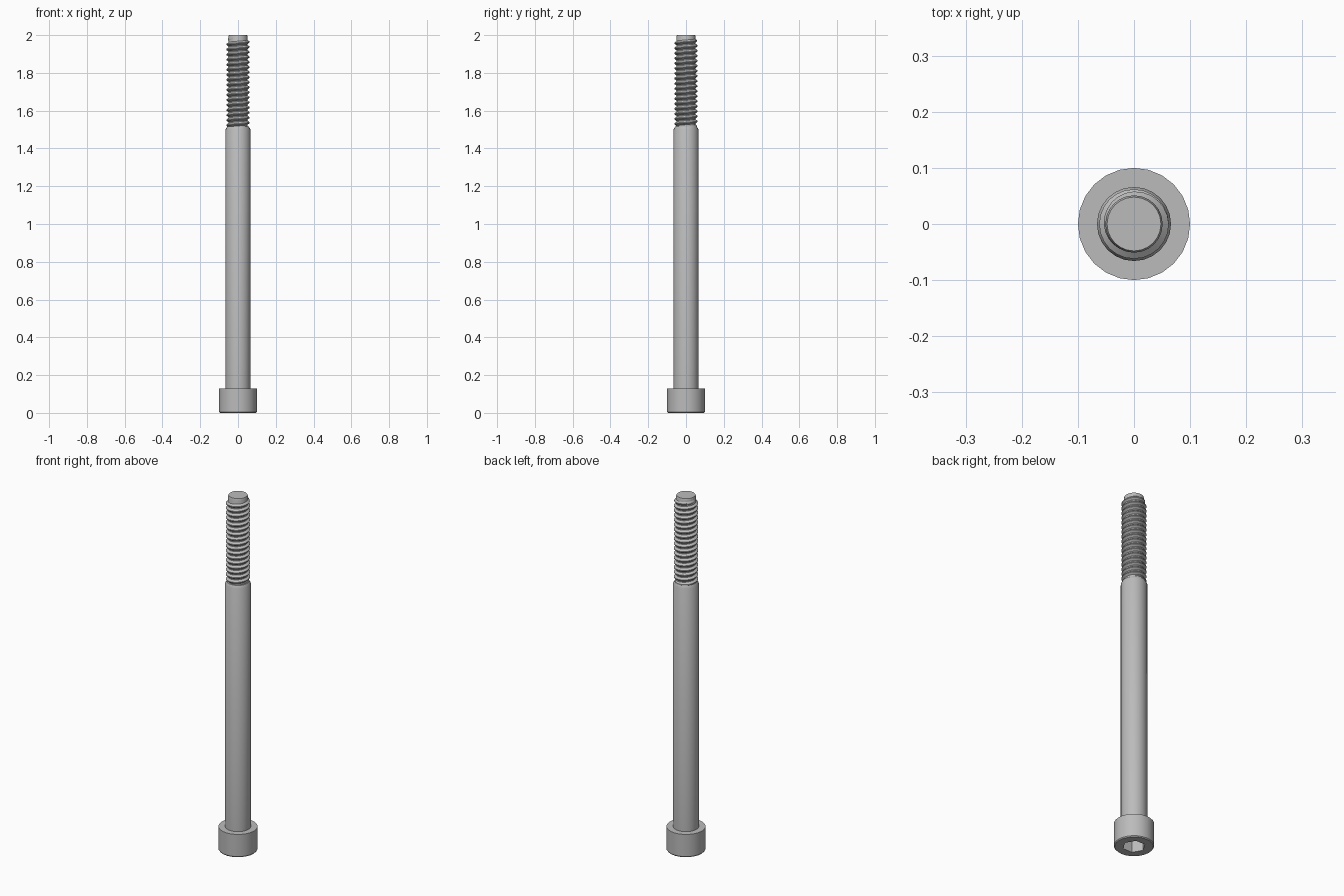
import bpy, bmesh
from math import sin, cos, pi, radians

cube = bpy.data.objects.get("Cube")
if cube:
    bpy.data.objects.remove(cube, do_unlink=True)

steel = bpy.data.materials.new("grey steel")
steel.use_nodes = True
GREY = (0.5, 0.5, 0.5, 1)
steel.diffuse_color = GREY
steel.node_tree.nodes["Principled BSDF"].inputs["Base Color"].default_value = GREY

SIDES = 24
CORE, CREST, PITCH = 0.051, 0.062, 0.0267


def finish(bm, name, angle=30):
    bmesh.ops.recalc_face_normals(bm, faces=bm.faces)
    mesh = bpy.data.meshes.new(name)
    bm.to_mesh(mesh)
    bm.free()
    mesh.materials.append(steel)
    obj = bpy.data.objects.new(name, mesh)
    bpy.context.collection.objects.link(obj)
    bpy.ops.object.select_all(action='DESELECT')
    obj.select_set(True)
    bpy.context.view_layer.objects.active = obj
    bpy.ops.object.shade_smooth_by_angle(angle=radians(angle))
    return obj


def hexagon(a):
    """Scale that turns a circle into a hexagon."""
    return cos(pi / 6) / cos(a % (pi / 3) - pi / 6)


def turned(name, profile):
    """Stack of rings (radius, height, is_hexagonal), capped at both ends."""
    bm = bmesh.new()
    rings = []
    for r, z, hexed in profile:
        ring = []
        for i in range(SIDES):
            a = 2 * pi * i / SIDES
            k = r * (hexagon(a) if hexed else 1)
            ring.append(bm.verts.new((k * cos(a), k * sin(a), z)))
        rings.append(ring)
    for low, high in zip(rings, rings[1:]):
        for i in range(SIDES):
            j = (i + 1) % SIDES
            bm.faces.new((low[i], low[j], high[j], high[i]))
    bm.faces.new(rings[0])
    bm.faces.new(rings[-1])
    return finish(bm, name)


# Cap head with a hexagonal socket in its underside
turned("socket_head", [
    (0.058, 0.067, True), (0.058, 0.0, True), (0.096, 0.0, False),
    (0.1, 0.005, False), (0.1, 0.13, False), (0.06, 0.13, False)])

# Plain shank, chamfered where the thread starts
turned("shank", [
    (0.066, 0.125, False), (0.066, 1.5, False), (0.058, 1.515, False)])

# Core of the threaded end, with a chamfered tip
turned("thread_core", [
    (CORE, 1.5, False), (CORE, 1.99, False), (0.048, 2.0, False)])

# Helical ridge, fading out at both ends
bm = bmesh.new()
start, end = 1.51, 1.982
steps = int((end - start) / PITCH * SIDES)
previous = None
for s in range(steps + 1):
    a = 2 * pi * s / SIDES
    z = start + PITCH * s / SIDES
    fade = min(1, s / 8, (steps - s) / 16)
    top = CORE + (CREST - CORE) * fade
    section = [(CORE - 0.002, -0.46), (top, -0.08), (top, 0.08), (CORE - 0.002, 0.46)]
    row = [bm.verts.new((r * cos(a), r * sin(a), z + h * PITCH)) for r, h in section]
    if previous:
        for k in range(3):
            bm.faces.new((previous[k], row[k], row[k + 1], previous[k + 1]))
    previous = row
finish(bm, "thread_ridge", 25)
